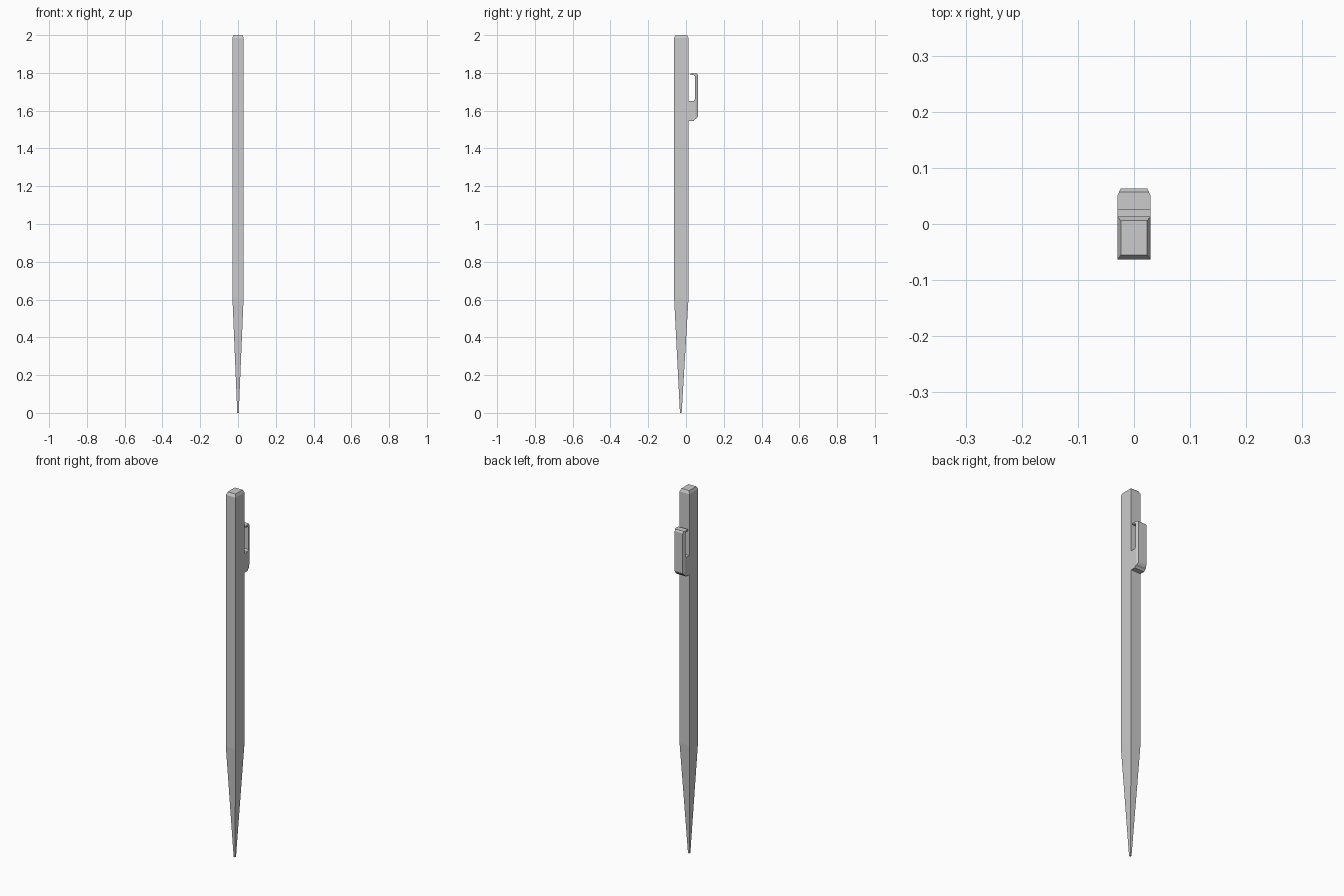
import bpy, bmesh
from mathutils import Vector

if "Cube" in bpy.data.objects:
    bpy.data.objects.remove(bpy.data.objects["Cube"])


def finish(name, bm):
    bmesh.ops.recalc_face_normals(bm, faces=bm.faces)
    mesh = bpy.data.meshes.new(name)
    bm.to_mesh(mesh)
    bm.free()
    obj = bpy.data.objects.new(name, mesh)
    bpy.context.collection.objects.link(obj)
    return obj


# Square barrel: rectangular sections (z, half width, front y, back y)
sections = [
    (0.0, 0.004, -0.032, -0.023),     # flat writing tip
    (0.61, 0.0295, -0.063, 0.0135),   # end of the taper
    (1.985, 0.0295, -0.063, 0.0135),  # start of the cap chamfer
    (2.0, 0.0235, -0.055, 0.006),     # top face
]
bm = bmesh.new()
rings = [[bm.verts.new(p) for p in
          ((-w, y0, z), (w, y0, z), (w, y1, z), (-w, y1, z))]
         for z, w, y0, y1 in sections]
for low, high in zip(rings, rings[1:]):
    for i in range(4):
        j = (i + 1) % 4
        bm.faces.new((low[i], low[j], high[j], high[i]))
bm.faces.new(rings[0])
bm.faces.new(rings[-1])
finish("barrel", bm)

# Pocket clip: side profile (y, z) extruded across x
profile = [
    (0.008, 1.545), (0.040, 1.545), (0.046, 1.553), (0.055, 1.558),
    (0.063, 1.570), (0.063, 1.788), (0.057, 1.797),
    (0.025, 1.797), (0.025, 1.788), (0.043, 1.788), (0.047, 1.782),
    (0.047, 1.660), (0.040, 1.650), (0.008, 1.650),
]
HALF = 0.0295
bm = bmesh.new()
face = bm.faces.new([bm.verts.new((-HALF, y, z)) for y, z in profile])
new = bmesh.ops.extrude_face_region(bm, geom=[face])["geom"]
bmesh.ops.translate(bm, vec=(2 * HALF, 0, 0),
                    verts=[g for g in new if isinstance(g, bmesh.types.BMVert)])
bmesh.ops.recalc_face_normals(bm, faces=bm.faces)

# Slanted chamfers down both outer side edges of the clip
for side in (-1, 1):
    cut = bmesh.ops.bisect_plane(
        bm, geom=bm.verts[:] + bm.edges[:] + bm.faces[:],
        plane_co=Vector((side * HALF, 0.050, 0)),
        plane_no=Vector((side * 0.013, 0.0055, 0)), clear_outer=True)
    edges = [e for e in cut["geom_cut"] if isinstance(e, bmesh.types.BMEdge)]
    bmesh.ops.holes_fill(bm, edges=edges, sides=0)
finish("pocket_clip", bm)
